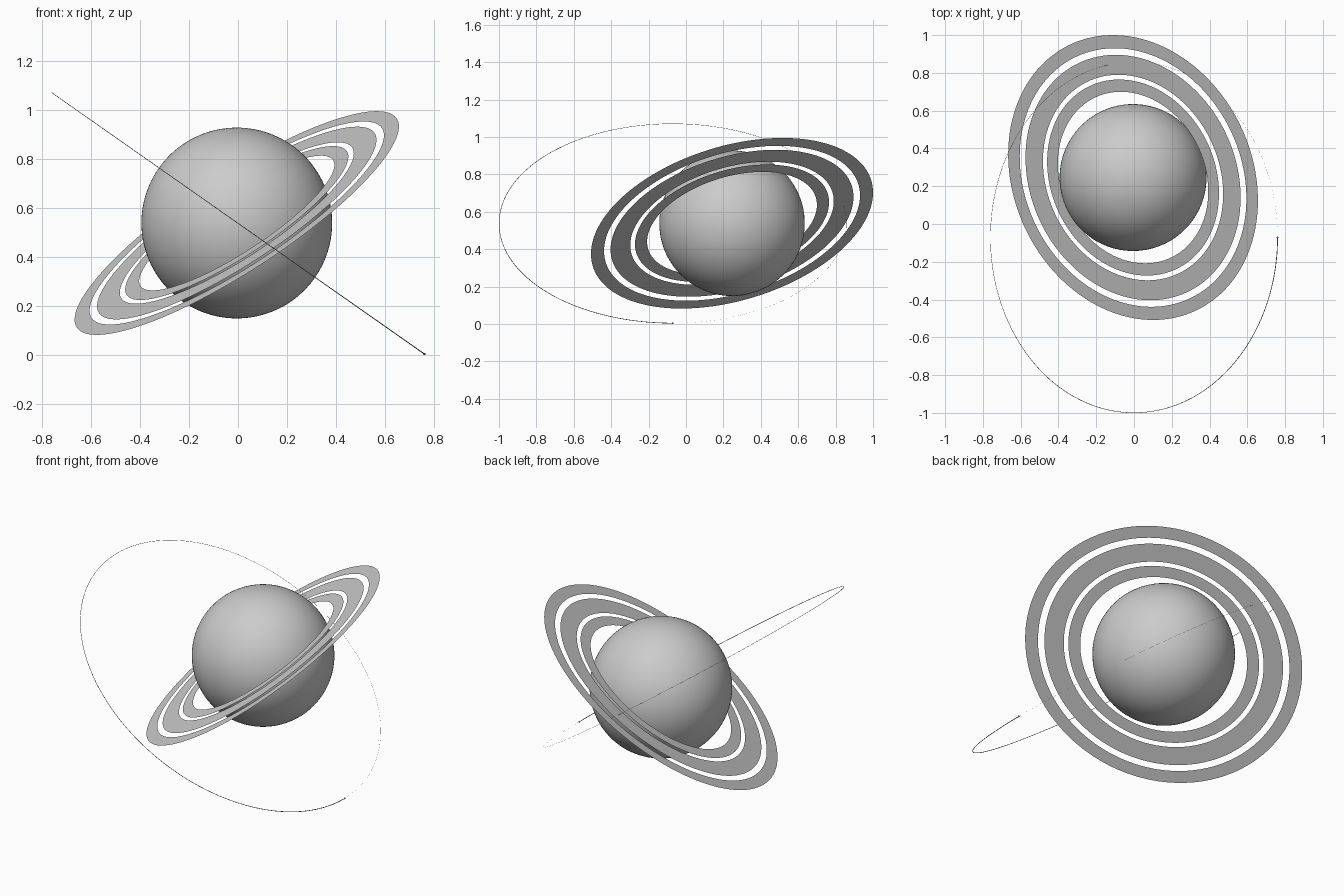
import bpy, bmesh, math
from mathutils import Vector

if "Cube" in bpy.data.objects:
    bpy.data.objects.remove(bpy.data.objects["Cube"])

CENTRE = Vector((-0.005, 0.246, 0.539))
RADIUS = 0.389


def material(name, colour):
    m = bpy.data.materials.new(name)
    m.use_nodes = True
    m.diffuse_color = colour
    m.node_tree.nodes["Principled BSDF"].inputs["Base Color"].default_value = colour
    return m


grey = material("pale grey", (0.6, 0.6, 0.6, 1))


def ball(name, location, radius, segments, rings):
    bpy.ops.mesh.primitive_uv_sphere_add(segments=segments, ring_count=rings,
                                         radius=radius, location=location)
    ob = bpy.context.object
    ob.name = name
    ob.data.materials.append(grey)
    bpy.ops.object.shade_smooth()
    return ob


def flat_ring(name, inner, outer, normal, sides=128):
    """Flat annulus around the planet, facing along normal."""
    bm = bmesh.new()
    loops = []
    for r in (inner, outer):
        loops.append([bm.verts.new((r * math.cos(a), r * math.sin(a), 0))
                      for a in (math.tau * i / sides for i in range(sides))])
    a, b = loops
    for i in range(sides):
        j = (i + 1) % sides
        bm.faces.new((a[i], b[i], b[j], a[j]))
    mesh = bpy.data.meshes.new(name)
    bm.to_mesh(mesh)
    bm.free()
    mesh.materials.append(grey)
    ob = bpy.data.objects.new(name, mesh)
    ob.location = CENTRE
    ob.rotation_euler = normal.to_track_quat("Z", "Y").to_euler()
    bpy.context.collection.objects.link(ob)


# Planet, tilted with its rings
tilt = Vector((-0.529, -0.251, 0.811))
planet = ball("planet", CENTRE, RADIUS, 96, 48)
planet.rotation_euler = tilt.to_track_quat("Z", "Y").to_euler()

# Three flat rings
flat_ring("inner_ring", 0.469, 0.536, tilt)
flat_ring("middle_ring", 0.562, 0.671, tilt)
flat_ring("outer_ring", 0.707, 0.779, tilt)

# Tapering orbit trail, tilted about the y axis
hub = Vector((0, -0.071, 0.538))
across = Vector((0.76, 0, -0.533))
back = Vector((0, -across.length, 0))
steps = 240
curve = bpy.data.curves.new("orbit_trail", "CURVE")
curve.dimensions = "3D"
curve.bevel_depth = 0.002
curve.bevel_resolution = 1
path = curve.splines.new("POLY")
path.points.add(steps)
for i, p in enumerate(path.points):
    t = math.tau * i / steps
    p.co = (*(hub + across * math.cos(t) + back * math.sin(t)), 1)
    p.radius = 1 - 0.95 * i / steps
curve.materials.append(grey)
trail = bpy.data.objects.new("orbit_trail", curve)
bpy.context.collection.objects.link(trail)

# Tiny moon at the head of the trail
ball("moon", hub + across, 0.005, 16, 8)
